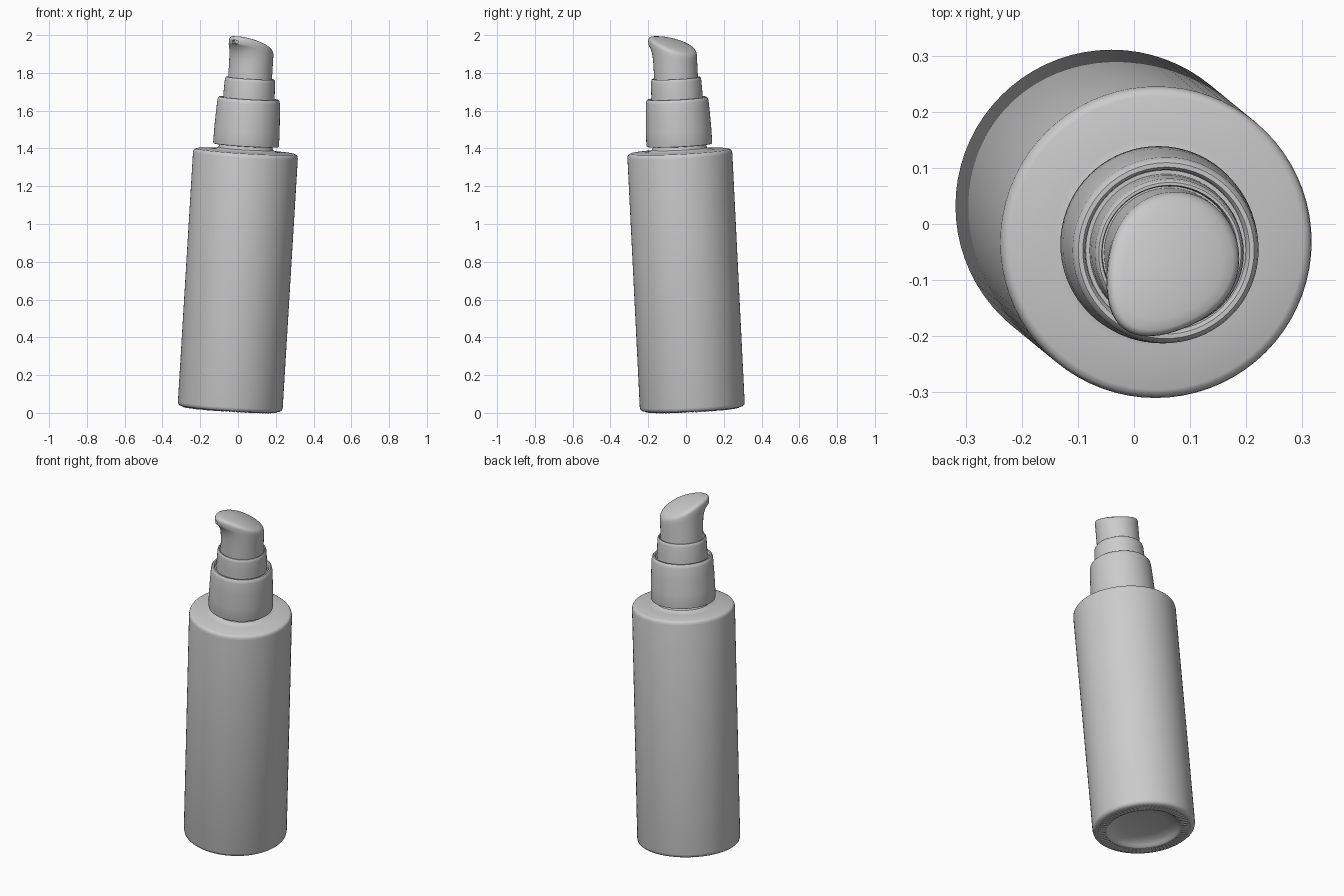
import bpy, bmesh, math
from mathutils import Matrix, Vector

if "Cube" in bpy.data.objects:
    bpy.data.objects.remove(bpy.data.objects["Cube"])

N = 72
gray = bpy.data.materials.new("light_gray")
gray.diffuse_color = (0.6, 0.6, 0.6, 1)
gray.use_nodes = True
gray.node_tree.nodes["Principled BSDF"].inputs["Base Color"].default_value = gray.diffuse_color

# Whole bottle leans slightly along this axis
axis = Vector((0.0605, -0.0495, 1)).normalized()
LEAN = Matrix.Translation((-0.042, 0.034, 0.021)) @ \
    Vector((0, 0, 1)).rotation_difference(axis).to_matrix().to_4x4()


def finish(name, bm, angle=35):
    bmesh.ops.recalc_face_normals(bm, faces=bm.faces)
    mesh = bpy.data.meshes.new(name)
    bm.to_mesh(mesh)
    bm.free()
    mesh.transform(LEAN)
    mesh.materials.append(gray)
    ob = bpy.data.objects.new(name, mesh)
    bpy.context.collection.objects.link(ob)
    smooth(ob, angle)
    return ob


def smooth(ob, angle):
    bpy.ops.object.select_all(action='DESELECT')
    ob.select_set(True)
    bpy.context.view_layer.objects.active = ob
    bpy.ops.object.shade_smooth_by_angle(angle=math.radians(angle))


def loft(rings):
    """Skin a list of closed rings and cap both ends."""
    bm = bmesh.new()
    rows = [[bm.verts.new(p) for p in ring] for ring in rings]
    for a, b in zip(rows, rows[1:]):
        n = len(a)
        for i in range(n):
            j = (i + 1) % n
            bm.faces.new((a[i], a[j], b[j], b[i]))
    bm.faces.new(rows[0][::-1])
    bm.faces.new(rows[-1])
    return bm


def lathe(name, profile):
    rings = [[(r * math.cos(2 * math.pi * i / N), r * math.sin(2 * math.pi * i / N), z)
              for i in range(N)] for r, z in profile]
    return finish(name, loft(rings))


# Body with hollowed underside, rounded edges and filleted neck
lathe("bottle_body", [
    (0.02, 0.042), (0.12, 0.037), (0.17, 0.026), (0.19, 0.012), (0.2, 0.002),
    (0.205, 0.0), (0.255, 0.0), (0.267, 0.003), (0.275, 0.01), (0.278, 0.022),
    (0.278, 1.345), (0.276, 1.356), (0.271, 1.364), (0.262, 1.368),
    (0.185, 1.370), (0.16, 1.374), (0.146, 1.382), (0.14, 1.395), (0.14, 1.45)])

# Grip ridges around the underside
bm = bmesh.new()
for i in range(N):
    m = Matrix.Rotation(2 * math.pi * i / N, 4, 'Z') @ Matrix.Translation((0.229, 0, 0)) \
        @ Matrix.Diagonal((0.04, 0.008, 0.008, 1))
    bmesh.ops.create_cube(bm, size=1, matrix=m)
finish("base_ridges", bm)

# Screw cap with raised rim
lathe("screw_cap", [
    (0.135, 1.44), (0.165, 1.44), (0.168, 1.40), (0.173, 1.402), (0.1745, 1.408),
    (0.1735, 1.48), (0.170, 1.56), (0.166, 1.63), (0.163, 1.643), (0.157, 1.65),
    (0.149, 1.65), (0.145, 1.645), (0.143, 1.635), (0.12, 1.635)])

# Inner collar below the pump head
lathe("pump_collar", [
    (0.12, 1.62), (0.136, 1.63), (0.1355, 1.68), (0.133, 1.74), (0.131, 1.752),
    (0.127, 1.757), (0.122, 1.757), (0.12, 1.75), (0.119, 1.735), (0.1, 1.735)])


# Pump head: round base flaring into a teardrop with an overhanging spout
def outline(a, flare):
    c = math.cos(a)
    return 0.116 * c + 0.04 * flare * max(0, c) ** 3, 0.116 * math.sin(a)


def top_height(x, y):
    u = min(1, max(0, (x + 0.116) / 0.272))
    return 1.885 + 0.095 * (1 - (1 - u) ** 2) - 0.015 * (y / 0.116) ** 2


angles = [2 * math.pi * i / N for i in range(N)]
BASE = 1.725
rings = []
for s in (0, 0.3, 0.5, 0.62, 0.72, 0.8, 0.87, 0.93, 0.97, 1):
    ring = []
    for a in angles:
        x, y = outline(a, s ** 6)
        rim = top_height(*outline(a, 1)) - 0.04
        ring.append((x, y, BASE + s * (rim - BASE)))
    rings.append(ring)
for k, drop in ((1.0, 0.018), (0.985, 0.010), (0.955, 0.004), (0.9, 0.001),
                (0.75, 0), (0.55, 0), (0.35, 0), (0.15, 0), (0.03, 0)):
    ring = []
    for a in angles:
        x, y = outline(a, 1)
        x, y = 0.02 + (x - 0.02) * k, y * k
        ring.append((x, y, top_height(x, y) - drop))
    rings.append(ring)
turn = Matrix.Rotation(math.radians(233), 4, 'Z')
bm = loft(rings)
bm.transform(turn)
head = finish("pump_head", bm, 40)

# Spout opening
bm = bmesh.new()
bmesh.ops.create_cone(bm, cap_ends=True, segments=24, radius1=1, radius2=1, depth=1,
                      matrix=turn @ Matrix.Translation((0.155, 0, 1.951))
                      @ Matrix.Diagonal((0.05, 0.022, 0.009, 1))
                      @ Matrix.Rotation(math.pi / 2, 4, 'Y'))
cutter = finish("spout_cutter", bm)
cutter.hide_render = True
mod = head.modifiers.new("spout_hole", 'BOOLEAN')
mod.operation = 'DIFFERENCE'
mod.object = cutter
bpy.ops.object.select_all(action='DESELECT')
head.select_set(True)
bpy.context.view_layer.objects.active = head
bpy.ops.object.modifier_apply(modifier=mod.name)
bpy.data.objects.remove(cutter)
smooth(head, 40)
